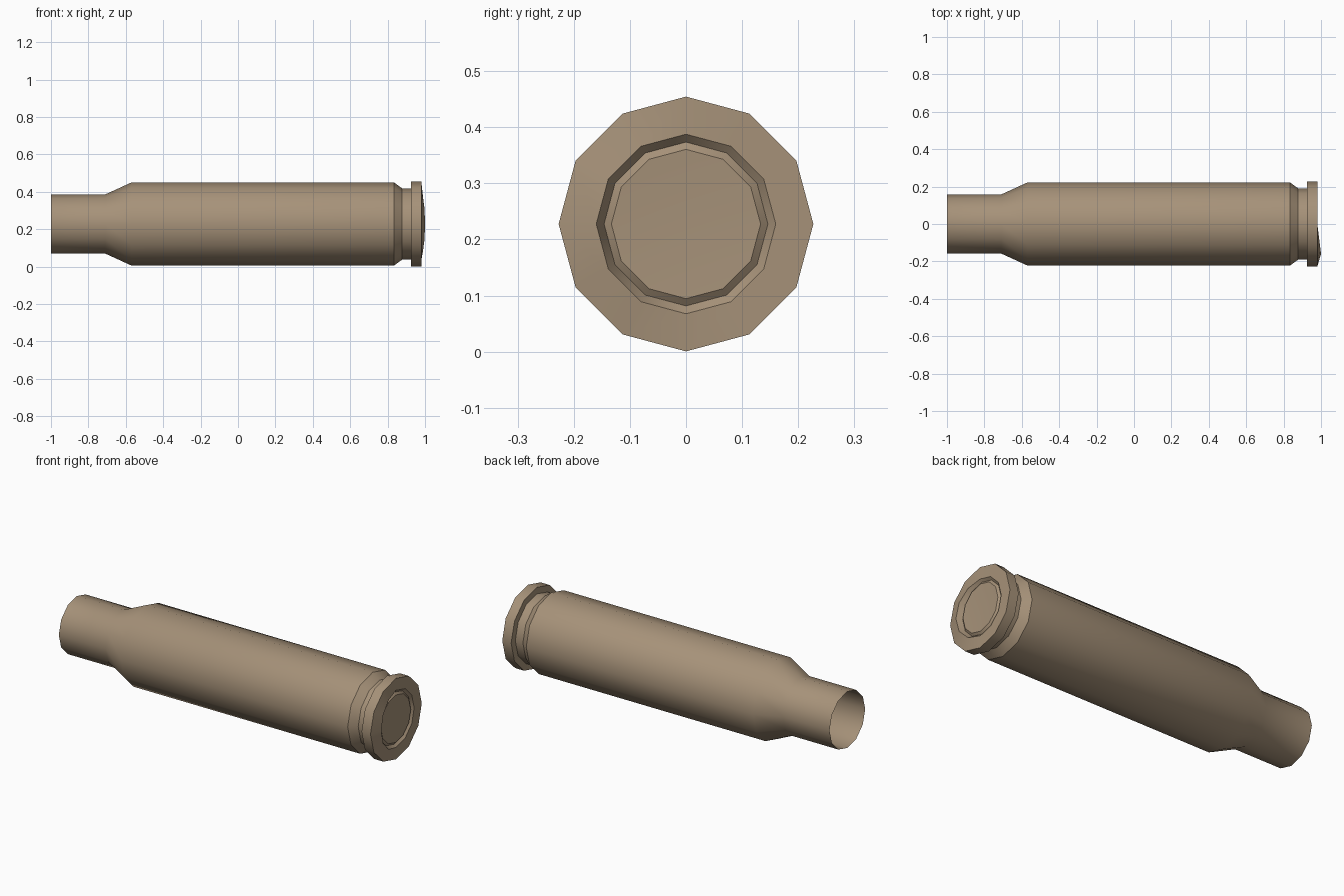
import bpy, bmesh, math

SIDES = 12
AXIS_Z = 0.2275

cube = bpy.data.objects.get("Cube")
if cube:
    bpy.data.objects.remove(cube, do_unlink=True)

brass = bpy.data.materials.new("dull_brass")
brass.use_nodes = True
colour = (0.38, 0.285, 0.19, 1)
brass.diffuse_color = colour
shader = brass.node_tree.nodes["Principled BSDF"]
shader.inputs["Base Color"].default_value = colour
shader.inputs["Roughness"].default_value = 0.7


def lathe(name, profile, lift_ring=None):
    """Turn (x, radius) points about the long axis; radius 0 closes the end."""
    bm = bmesh.new()
    rings = []
    for i, (x, r) in enumerate(profile):
        if r == 0:
            rings.append([bm.verts.new((x, 0, AXIS_Z))] * SIDES)
            continue
        ring = []
        for k in range(SIDES):
            a = math.tau * k / SIDES
            y = r * math.cos(a)
            # the lip of the primer pocket is bent outwards on the front side
            bend = max(0, -y) * 0.125 if i == lift_ring else 0
            ring.append(bm.verts.new((x + bend, y, AXIS_Z + r * math.sin(a))))
        rings.append(ring)
    for a, b in zip(rings, rings[1:]):
        for k in range(SIDES):
            n = (k + 1) % SIDES
            corners = [a[k], a[n], b[n], b[k]]
            bm.faces.new(list(dict.fromkeys(corners)))
    bmesh.ops.recalc_face_normals(bm, faces=bm.faces)
    # make the open shell face outwards
    bm.faces.ensure_lookup_table()
    f = bm.faces[0]
    c = f.calc_center_median()
    if f.normal.y * c.y + f.normal.z * (c.z - AXIS_Z) < -1e-6:
        bmesh.ops.reverse_faces(bm, faces=bm.faces)
    mesh = bpy.data.meshes.new(name)
    bm.to_mesh(mesh)
    bm.free()
    mesh.materials.append(brass)
    obj = bpy.data.objects.new(name, mesh)
    bpy.context.collection.objects.link(obj)
    bpy.ops.object.select_all(action='DESELECT')
    obj.select_set(True)
    bpy.context.view_layer.objects.active = obj
    bpy.ops.object.shade_smooth_by_angle(angle=math.radians(33))
    return obj


# Open neck, shoulder, body, extractor groove, rim and base with primer pocket
case = [(-1, 0.158), (-0.71, 0.158), (-0.57, 0.222), (0.835, 0.222),
        (0.878, 0.19), (0.925, 0.19), (0.925, 0.227), (0.98, 0.227),
        (0.98, 0.16), (0.968, 0.146)]
lathe("cartridge_case", case, lift_ring=8)

# Slightly dished primer cap seated in the pocket
lathe("primer_cap", [(0.968, 0.146), (0.978, 0.133), (0.971, 0)])
